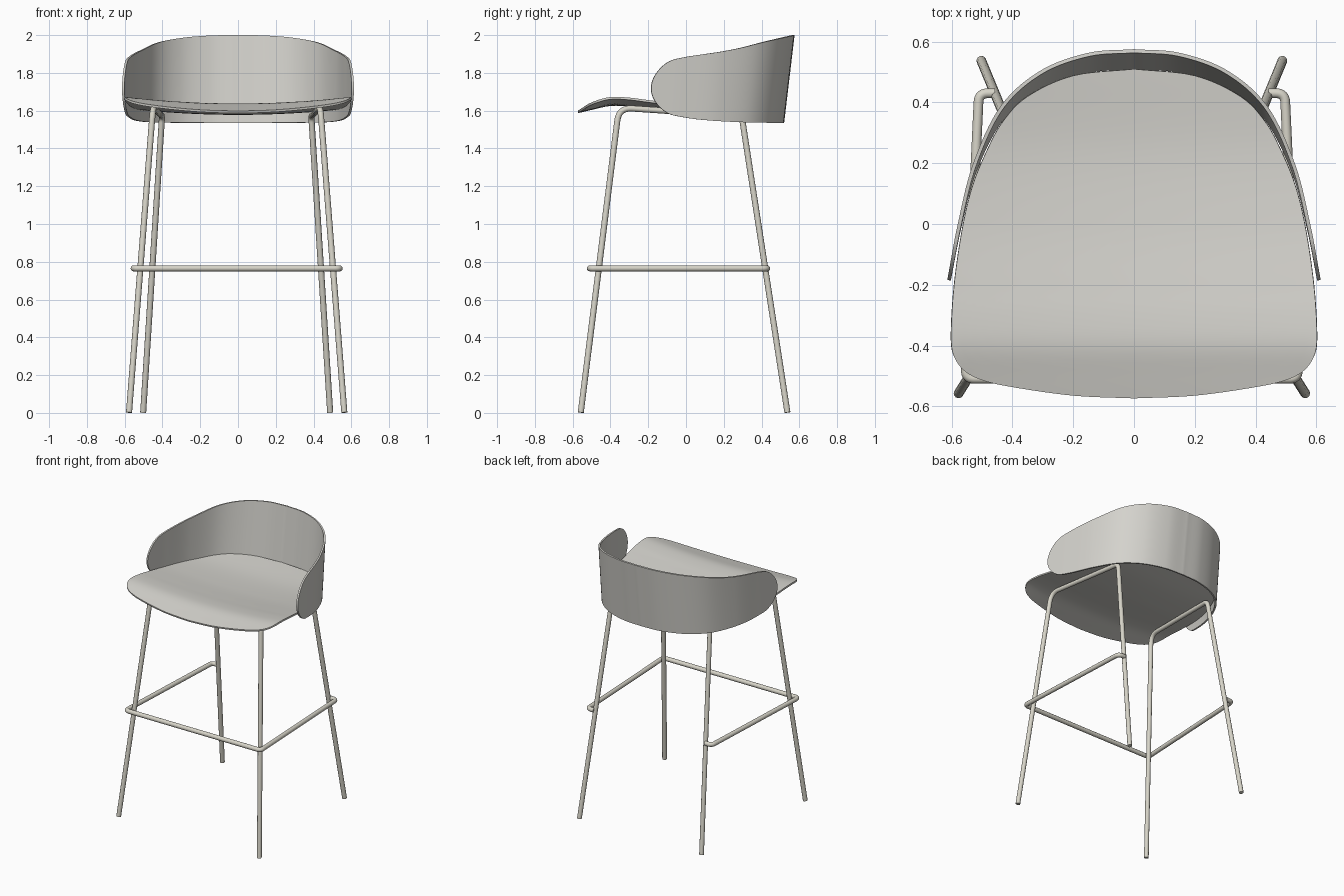
import bpy, bmesh, math
from mathutils import Vector

cube = bpy.data.objects.get("Cube")
if cube:
    bpy.data.objects.remove(cube, do_unlink=True)


def material(name, color):
    m = bpy.data.materials.new(name)
    m.use_nodes = True
    m.diffuse_color = color
    m.node_tree.nodes["Principled BSDF"].inputs["Base Color"].default_value = color
    return m


SHELL = material("warm light grey shell", (0.66, 0.65, 0.61, 1))
FRAME = material("pale grey frame", (0.68, 0.66, 0.58, 1))
THICK = 0.012
TUBE = 0.016
FRAME_X = -0.007


def smooth_path(points, steps=10):
    """Catmull-Rom curve through the points."""
    p = [Vector(q) for q in points]
    p = [2 * p[0] - p[1]] + p + [2 * p[-1] - p[-2]]
    out = []
    for a, b, c, d in zip(p, p[1:], p[2:], p[3:]):
        for i in range(steps):
            t = i / steps
            out.append(0.5 * (2 * b + (c - a) * t + (2 * a - 5 * b + 4 * c - d) * t * t
                              + (3 * b - a - 3 * c + d) * t ** 3))
    return out + [p[-2]]


def height_at(path, y):
    """Height on a (y, z) path at y."""
    for a, b in zip(path, path[1:]):
        if y <= b.x:
            return a.y + (b.y - a.y) * max(0, (y - a.x) / (b.x - a.x))
    return path[-1].y


def sheet(name, rows, closed):
    """Thin shell over a grid of points."""
    bm = bmesh.new()
    grid = [[bm.verts.new(p) for p in row] for row in rows]
    n = len(rows[0])
    for r0, r1 in zip(grid, grid[1:]):
        for i in range(n if closed else n - 1):
            j = (i + 1) % n
            bm.faces.new((r0[i], r0[j], r1[j], r1[i]))
    bmesh.ops.remove_doubles(bm, verts=bm.verts, dist=0.0002)
    bmesh.ops.recalc_face_normals(bm, faces=bm.faces)
    me = bpy.data.meshes.new(name)
    bm.to_mesh(me)
    bm.free()
    ob = bpy.data.objects.new(name, me)
    bpy.context.collection.objects.link(ob)
    me.materials.append(SHELL)
    mod = ob.modifiers.new("thickness", "SOLIDIFY")
    mod.thickness = THICK
    mod.offset = 0
    select(ob)
    bpy.ops.object.modifier_apply(modifier=mod.name)
    bpy.ops.object.shade_smooth_by_angle(angle=math.radians(40))


def select(ob):
    bpy.ops.object.select_all(action="DESELECT")
    ob.select_set(True)
    bpy.context.view_layer.objects.active = ob


def tube(name, corners, radii):
    """Round bar with filleted corners."""
    pts = [Vector(c) for c in corners]
    path = [pts[0]]
    for a, b, c, r in zip(pts, pts[1:], pts[2:], radii):
        start, end = b + (a - b).normalized() * r, b + (c - b).normalized() * r
        for i in range(9):
            t = i / 8
            path.append(start * (1 - t) ** 2 + b * 2 * t * (1 - t) + end * t * t)
    path.append(pts[-1])
    cu = bpy.data.curves.new(name, "CURVE")
    cu.dimensions = "3D"
    cu.bevel_depth = TUBE
    cu.bevel_resolution = 4
    cu.use_fill_caps = True
    sp = cu.splines.new("POLY")
    sp.points.add(len(path) - 1)
    for p, q in zip(sp.points, path):
        p.co = (q.x + FRAME_X, q.y, q.z, 1)
    cu.materials.append(FRAME)
    ob = bpy.data.objects.new(name, cu)
    bpy.context.collection.objects.link(ob)
    select(ob)
    bpy.ops.object.convert(target="MESH")
    bpy.ops.object.shade_smooth_by_angle(angle=math.radians(40))


# Seat: dished pan with a rolled front lip
half = smooth_path([(0, -.572), (.2, -.563), (.4, -.535), (.5, -.512), (.56, -.48),
                    (.594, -.43), (.602, -.36), (.592, -.2), (.566, -.02), (.533, .12),
                    (.487, .235), (.433, .335), (.35, .42), (.2, .488), (0, .51)], 6)
outline = half + [Vector((-p.x, p.y)) for p in reversed(half[1:-1])]
dish = smooth_path([(-.58, 1.597), (-.5, 1.616), (-.4, 1.637), (-.3, 1.634), (-.2, 1.622),
                    (0, 1.6), (.25, 1.59), (.52, 1.61)])
RINGS = 20
rows = []
for k in range(RINGS + 1):
    f = k / RINGS
    row = []
    for p in outline:
        x, y = p.x * f, p.y * f
        row.append((x, y, height_at(dish, y) + .035 * (x / .6) ** 2 - THICK / 2))
    rows.append(row)
sheet("seat", rows, True)

# Backrest: leaning wrap-around band with rounded front ends
TIP = -.185
plan = smooth_path([(.608, TIP), (.574, 0), (.524, .2), (.435, .386), (.306, .5),
                    (.15, .557), (0, .569)], 16)
top_edge = smooth_path([(-.19, 1.835), (-.1, 1.862), (0, 1.884), (.1, 1.899), (.2, 1.914),
                        (.3, 1.934), (.4, 1.96), (.5, 1.984), (.57, 2)])
low_edge = smooth_path([(-.19, 1.6), (-.1, 1.583), (0, 1.565), (.1, 1.552), (.3, 1.54),
                        (.57, 1.535)])


def column(x, y):
    hi, lo = height_at(top_edge, y), height_at(low_edge, y)
    d = min(1, max(0, (y - TIP) / .13))
    reach = (hi - lo) / 2 * math.sqrt(1 - (1 - d) ** 2)
    mid = (hi + lo) / 2
    col = []
    for i in range(13):
        z = mid + reach * (i / 6 - 1)
        col.append((x, y - .12 * (2 - z) * (y - TIP) / .76, z))
    return col


# Columns crowd together near the tips so the ends stay round
first, second = plan[0], plan[10]
tip = [first.lerp(second, (i / 14) ** 2) for i in range(14)]
side = tip + plan[10:]
band = [column(p.x, p.y) for p in side]
band += [column(-p.x, p.y) for p in reversed(side[:-1])]
sheet("backrest", band, False)

# Leg loops: front leg, rail under the seat, back leg
for s, label in ((1, "left"), (-1, "right")):
    tube(label + "_leg_loop",
         [(s * .57, -.557, .002), (s * .443, -.355, 1.616), (s * .395, .295, 1.572),
          (s * .495, .537, .002)], (.07, .035))

# Footrest: bar around the front and sides, hooked to the back legs
hook = [(.45, .43, .765), (.503, .43, .765), (.547, -.509, .765)]
tube("footrest", hook + [(-x, y, z) for x, y, z in reversed(hook)], (.03,) * 4)
